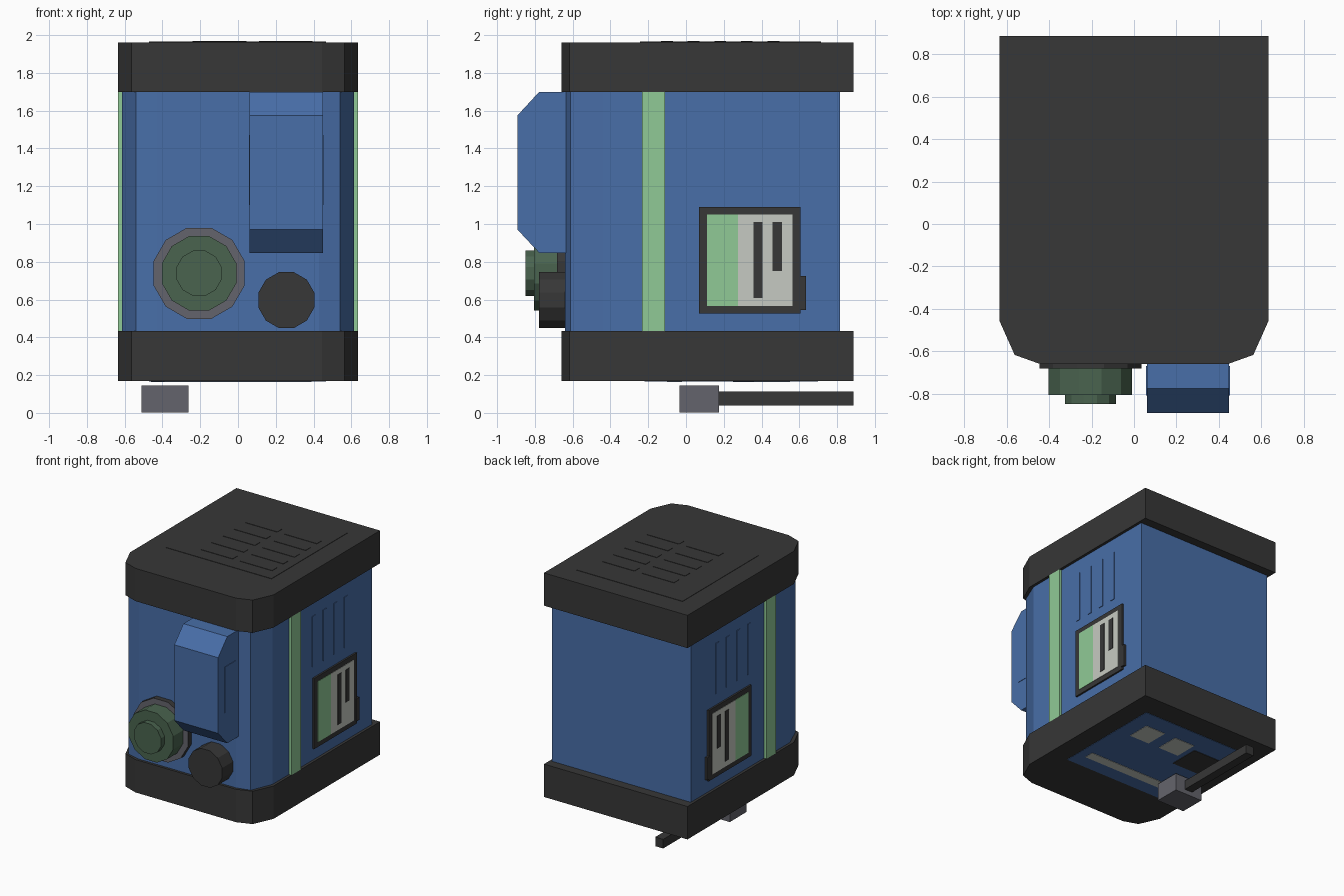
import bpy, bmesh, math

if "Cube" in bpy.data.objects:
    bpy.data.objects.remove(bpy.data.objects["Cube"])


def material(name, rgb):
    def lin(c):
        c /= 255
        return c / 12.92 if c <= 0.04045 else ((c + 0.055) / 1.055) ** 2.4
    m = bpy.data.materials.new(name)
    m.diffuse_color = (*[lin(c) for c in rgb], 1)
    m.use_nodes = True
    m.node_tree.nodes["Principled BSDF"].inputs["Base Color"].default_value = m.diffuse_color
    return m


BLUE = material("blue paint", (72, 110, 168))
DARK = material("dark plastic", (55, 55, 55))
MINT = material("mint green", (144, 202, 150))
FERN = material("dark green", (74, 100, 79))
STEEL = material("steel grey", (100, 100, 108))
LABEL = material("label grey", (198, 202, 194))


def finish(name, bm, *mats):
    bmesh.ops.recalc_face_normals(bm, faces=bm.faces)
    me = bpy.data.meshes.new(name)
    bm.to_mesh(me)
    bm.free()
    for m in mats:
        me.materials.append(m)
    ob = bpy.data.objects.new(name, me)
    bpy.context.collection.objects.link(ob)
    return ob


def add_prism(bm, pts, axis, a, b):
    """Extrude a 2D outline from a to b along the given axis."""
    place = {"x": lambda u, v, w: (w, u, v),
             "y": lambda u, v, w: (u, w, v),
             "z": lambda u, v, w: (u, v, w)}[axis]
    lo = [bm.verts.new(place(u, v, a)) for u, v in pts]
    hi = [bm.verts.new(place(u, v, b)) for u, v in pts]
    bm.faces.new(lo)
    bm.faces.new(hi)
    for i in range(len(pts)):
        j = (i + 1) % len(pts)
        bm.faces.new((lo[i], lo[j], hi[j], hi[i]))


def prism(name, pts, axis, a, b, *mats):
    bm = bmesh.new()
    add_prism(bm, pts, axis, a, b)
    return finish(name, bm, *mats)


def boxes(name, mat, *ranges):
    """One object made of boxes, each (x0, x1, y0, y1, z0, z1)."""
    bm = bmesh.new()
    for x0, x1, y0, y1, z0, z1 in ranges:
        add_prism(bm, [(x0, y0), (x1, y0), (x1, y1), (x0, y1)], "z", z0, z1)
    return finish(name, bm, mat)


def outline(half):
    """Mirror the right half of a plan outline to the left."""
    return half + [(-x, y) for x, y in reversed(half)]


def disc(name, x, z, apothem, y0, y1, *mats):
    """Twelve-sided disc facing the front, flat side up."""
    r = apothem / math.cos(math.pi / 12)
    pts = [(x + r * math.cos(math.radians(15 + 30 * i)),
            z + r * math.sin(math.radians(15 + 30 * i))) for i in range(12)]
    return prism(name, pts, "y", y0, y1, *mats)


# Main housing between the two dark end caps
cap = outline([(0.445, -0.66), (0.563, -0.618), (0.635, -0.457), (0.635, 0.888)])
body = outline([(0.43, -0.64), (0.541, -0.612), (0.613, -0.44), (0.613, 0.815)])
prism("body", body, "z", 0.42, 1.71, BLUE)
prism("top_cap", cap, "z", 1.70, 1.962, DARK)
prism("base", cap, "z", 0.17, 0.433, DARK)

# Roof panel with two columns of slots
boxes("roof_panel", DARK, (-0.47, 0.467, -0.243, 0.715, 1.955, 1.965))
boxes("roof_slots", DARK, *[(x, x + 0.285, y, y + 0.062, 1.96, 1.968)
                            for x in (-0.24, 0.11)
                            for y in [-0.132 + 0.141 * i for i in range(5)]])

# Front tank with sloped ends and a side plate each side
tank = [(-0.62, 1.70), (-0.777, 1.70), (-0.892, 1.575), (-0.892, 0.97),
        (-0.777, 0.847), (-0.62, 0.847)]
prism("front_tank", tank, "x", 0.061, 0.449, BLUE)
boxes("tank_side_plates", BLUE, (0.445, 0.453, -0.81, -0.67, 1.1, 1.47),
      (0.057, 0.065, -0.81, -0.67, 1.1, 1.47))

# Large front dial: dark flange with steel face, green stepped knob
flange = disc("dial_flange", -0.206, 0.739, 0.241, -0.62, -0.682, DARK, STEEL)
for f in flange.data.polygons:
    f.material_index = 1 if f.normal.y < -0.5 else 0
disc("dial_body", -0.206, 0.739, 0.197, -0.67, -0.806, FERN)
disc("dial_cap", -0.206, 0.739, 0.12, -0.80, -0.85, FERN)

# Small dark knob
disc("small_knob", 0.256, 0.597, 0.148, -0.62, -0.777, DARK)

# Both sides: stripe, vents, framed label with bars and latch
for s, side in ((1, "right"), (-1, "left")):
    def plate(x, y0, y1, z0, z1):
        return (*sorted((s * 0.605, s * x)), y0, y1, z0, z1)
    boxes(side + "_stripe", MINT, plate(0.635, -0.232, -0.111, 0.433, 1.70))
    boxes(side + "_vents", BLUE, *[plate(0.618, y, y + 0.04, 1.18, 1.585)
                                   for y in (0.06, 0.195, 0.33, 0.465)])
    boxes(side + "_frame", DARK, plate(0.627, 0.068, 0.607, 0.525, 1.09))
    boxes(side + "_latch", DARK, plate(0.632, 0.595, 0.635, 0.545, 0.725))
    boxes(side + "_label_green", MINT, plate(0.63, 0.11, 0.275, 0.565, 1.05))
    boxes(side + "_label_grey", LABEL, plate(0.63, 0.275, 0.565, 0.565, 1.05))
    boxes(side + "_label_bars", DARK, plate(0.633, 0.358, 0.406, 0.608, 1.01),
          plate(0.633, 0.459, 0.507, 0.75, 1.01))

# Underside panel with pale plates and a dark plate
boxes("under_panel", BLUE, (-0.47, 0.467, -0.22, 0.7, 0.167, 0.175))
boxes("under_plates", LABEL, (0.16, 0.34, 0.36, 0.55, 0.164, 0.17),
      (-0.125, 0.06, 0.36, 0.55, 0.164, 0.17),
      (-0.39, 0.39, -0.1, -0.02, 0.164, 0.17))
boxes("under_dark_plate", DARK, (-0.46, -0.17, 0.25, 0.5, 0.163, 0.17))

# Foot block and bar running to the back
boxes("foot_block", STEEL, (-0.51, -0.262, -0.035, 0.175, 0.003, 0.145))
boxes("foot_bar", DARK, (-0.42, -0.35, 0.17, 0.888, 0.04, 0.113))
